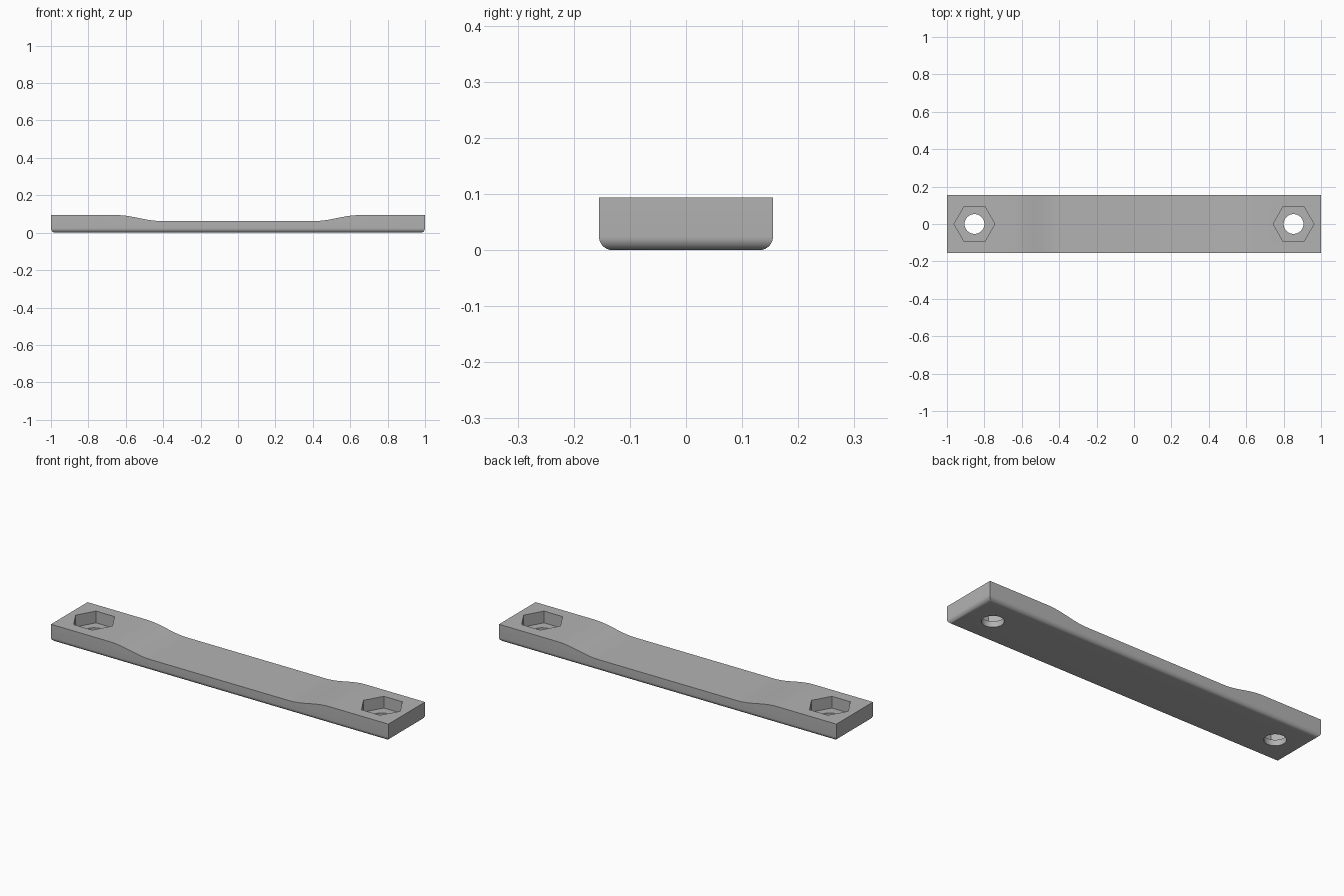
import bpy, bmesh, math

if "Cube" in bpy.data.objects:
    bpy.data.objects.remove(bpy.data.objects["Cube"], do_unlink=True)

HALF_WIDTH, HEIGHT, WAIST = 0.155, 0.094, 0.0625
HOLE_X, POCKET_FLOOR = 0.853, 0.031

grey = bpy.data.materials.new("plain grey")
grey.use_nodes = True
grey.diffuse_color = (0.45, 0.45, 0.45, 1)
grey.node_tree.nodes["Principled BSDF"].inputs["Base Color"].default_value = grey.diffuse_color

# Side profile: flat ends easing down to a thinner middle
steps = 16
right = []
for i in range(steps + 1):
    t = i / steps
    z = WAIST + (HEIGHT - WAIST) * (1 - math.cos(math.pi * t)) / 2
    right.append((0.41 + 0.24 * t, z))
right.append((1, HEIGHT))
profile = [(-1, 0), (1, 0)] + right[::-1] + [(-x, z) for x, z in right]

# Extrude the profile across the width and round the bottom rim
bm = bmesh.new()
side = bm.faces.new([bm.verts.new((x, -HALF_WIDTH, z)) for x, z in profile])
made = bmesh.ops.extrude_face_region(bm, geom=[side])["geom"]
bmesh.ops.translate(bm, vec=(0, 2 * HALF_WIDTH, 0),
                    verts=[v for v in made if isinstance(v, bmesh.types.BMVert)])
bmesh.ops.recalc_face_normals(bm, faces=bm.faces)
rim = [e for e in bm.edges if all(v.co.z < 0.001 for v in e.verts)]
bmesh.ops.bevel(bm, geom=rim, offset=0.024, segments=8, profile=0.5, affect='EDGES')
mesh = bpy.data.meshes.new("strap_bar")
bm.to_mesh(mesh)
bm.free()
bar = bpy.data.objects.new("strap_bar", mesh)
bpy.context.collection.objects.link(bar)
mesh.materials.append(grey)


def cut(name, sides, radius, x, bottom, top):
    """Subtract an upright prism from the bar."""
    bpy.ops.mesh.primitive_cylinder_add(vertices=sides, radius=radius, depth=top - bottom,
                                        location=(x, 0, (top + bottom) / 2))
    cutter = bpy.context.object
    cutter.name = name
    if sides == 6:
        cutter.rotation_euler.z = math.radians(30)  # points along the bar
    cutter.data.materials.append(grey)
    cutter.hide_render = True
    cutter.hide_set(True)
    mod = bar.modifiers.new(name, 'BOOLEAN')
    mod.operation = 'DIFFERENCE'
    mod.solver = 'EXACT'
    mod.object = cutter
    return cutter


# Hexagonal nut pockets with bolt holes through their floors
cutters = []
for label, x in (("left", HOLE_X), ("right", -HOLE_X)):
    cutters.append(cut(label + "_nut_pocket", 6, 0.109, x, POCKET_FLOOR, 0.2))
    cutters.append(cut(label + "_bolt_hole", 48, 0.053, x, -0.1, 0.15))

# Apply the cuts, drop the helpers and shade
bpy.context.view_layer.objects.active = bar
bar.select_set(True)
for mod in list(bar.modifiers):
    bpy.ops.object.modifier_apply(modifier=mod.name)
for cutter in cutters:
    bpy.data.objects.remove(cutter, do_unlink=True)
bpy.ops.object.select_all(action='DESELECT')
bar.select_set(True)
bpy.ops.object.shade_smooth_by_angle(angle=math.radians(30))
